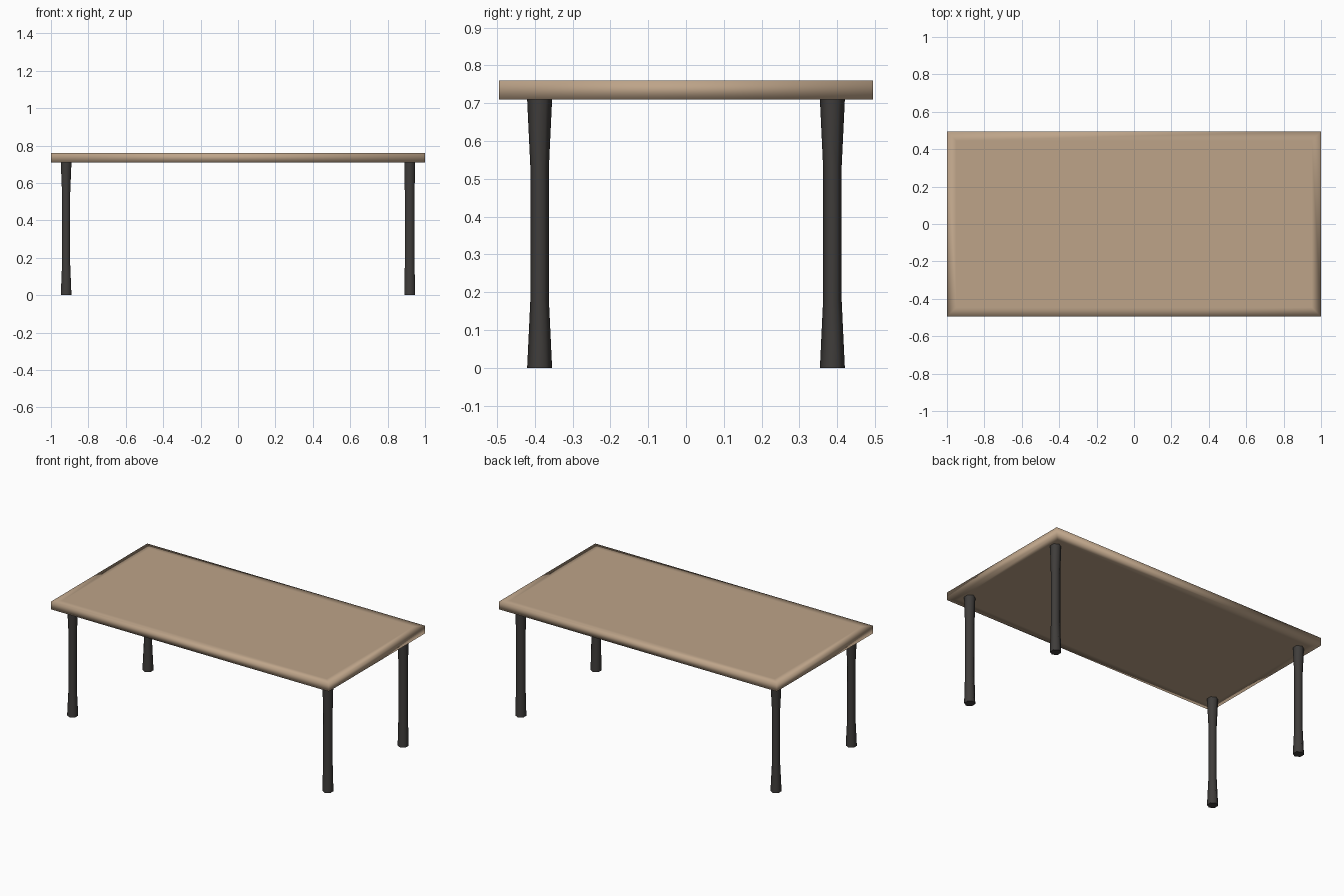
import bpy, bmesh
from math import cos, sin, pi

if "Cube" in bpy.data.objects:
    bpy.data.objects.remove(bpy.data.objects["Cube"])


def material(name, color):
    m = bpy.data.materials.new(name)
    m.diffuse_color = (*color, 1)
    m.use_nodes = True
    m.node_tree.nodes["Principled BSDF"].inputs["Base Color"].default_value = m.diffuse_color
    return m


def finish(bm, name, mat, angle=None):
    bmesh.ops.recalc_face_normals(bm, faces=bm.faces[:])
    for f in bm.faces:
        f.smooth = True
    me = bpy.data.meshes.new(name)
    bm.to_mesh(me)
    bm.free()
    me.materials.append(mat)
    ob = bpy.data.objects.new(name, me)
    bpy.context.collection.objects.link(ob)
    if angle:
        bpy.ops.object.select_all(action='DESELECT')
        bpy.context.view_layer.objects.active = ob
        ob.select_set(True)
        bpy.ops.object.shade_smooth_by_angle(angle=angle)
    return ob


wood = material("wood", (0.51, 0.37, 0.25))
dark = material("dark_metal", (0.05, 0.046, 0.043))

# Tabletop: slab with inset faces so the smooth shading rolls over the rim
bm = bmesh.new()
bmesh.ops.create_cube(bm, size=1)
for v in bm.verts:
    v.co = (v.co.x * 2, v.co.y * 0.99, 0.735 + v.co.z * 0.05)
bm.normal_update()
caps = [f for f in bm.faces if abs(f.normal.z) > 0.9]
bmesh.ops.inset_individual(bm, faces=caps, thickness=0.07)
finish(bm, "tabletop", wood)


# Legs: six-sided posts, slim in the middle and flared at both ends
def leg(name, cx, cy, mid_x):
    bm = bmesh.new()
    profile = [(0, 0.033, 0.033), (0.18, mid_x, 0.0245),
               (0.53, mid_x, 0.0245), (0.71, 0.033, 0.033)]
    rings = [[bm.verts.new((cx + rx * sin(i * pi / 3), cy + ry * cos(i * pi / 3), z))
              for i in range(6)] for z, rx, ry in profile]
    for a, b in zip(rings, rings[1:]):
        for i in range(6):
            j = (i + 1) % 6
            bm.faces.new((a[i], a[j], b[j], b[i]))
    bm.faces.new(rings[0])
    bm.faces.new(rings[-1])
    finish(bm, name, dark, pi / 2.7)


for side, x, mid_x in (("left", -0.919, 0.0245), ("right", 0.918, 0.030)):
    for end, y in (("front", -0.387), ("back", 0.387)):
        leg(f"{end}_{side}_leg", x, y, mid_x)
